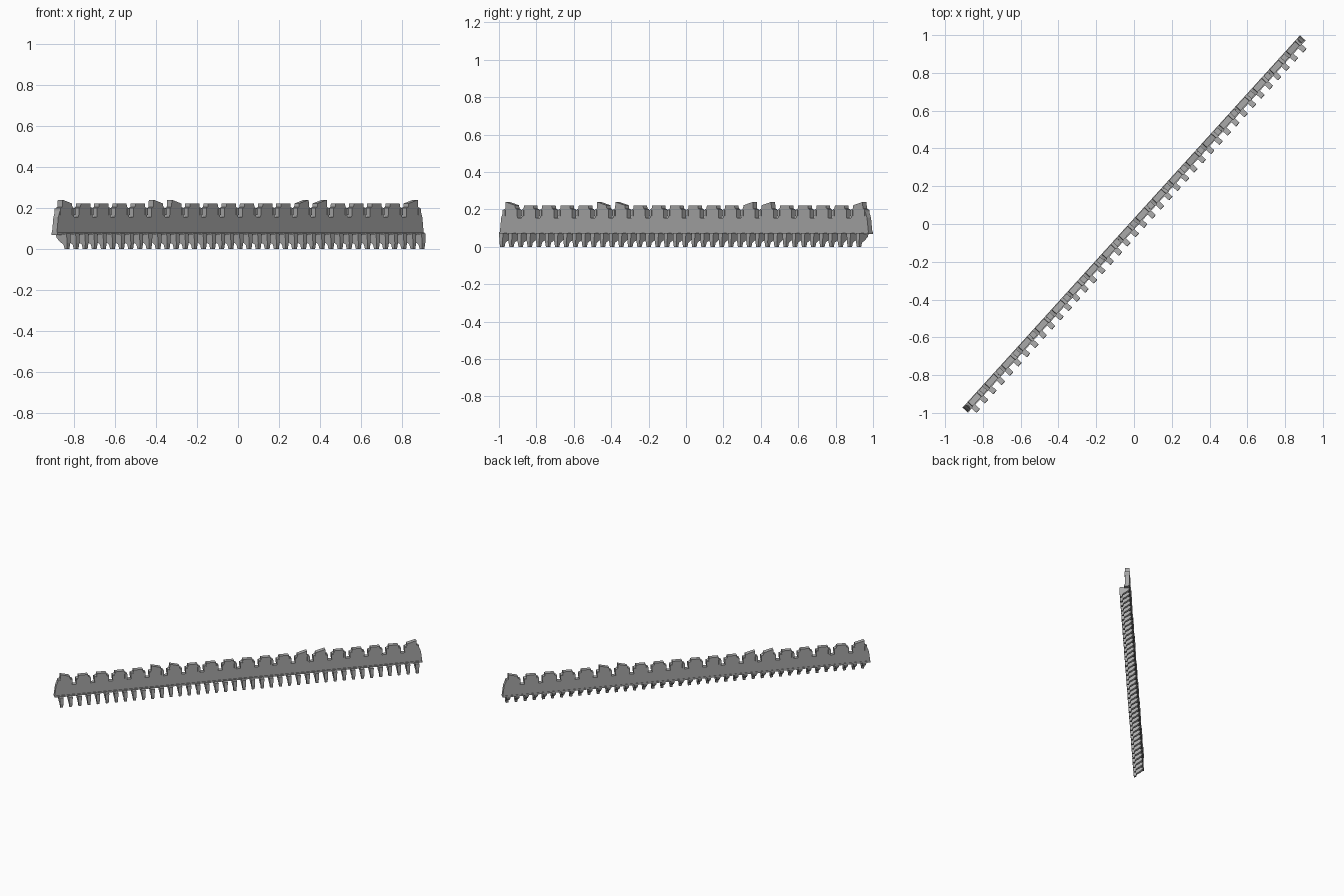
import bpy, bmesh, math
from mathutils import Matrix

cube = bpy.data.objects.get("Cube")
if cube:
    bpy.data.objects.remove(cube)

stone = bpy.data.materials.new("grey_stone")
stone.use_nodes = True
GREY = (0.4, 0.4, 0.4, 1)
stone.diffuse_color = GREY
stone.node_tree.nodes["Principled BSDF"].inputs["Base Color"].default_value = GREY

TURN = Matrix.Rotation(math.radians(47.8), 4, 'Z')
HALF = 1.33          # half length of the wall
COUNT = 20           # merlons
PITCH = 2 * (HALF - 0.01) / COUNT
RAISED = {0: -1, 5: -1, 6: -1, 13: 1, 14: 1, 19: 1}   # slanted merlons and their high side


def prism(bm, points, offset):
    """Add a flat outline swept along an offset vector."""
    face = bm.faces.new([bm.verts.new(p) for p in points])
    swept = bmesh.ops.extrude_face_region(bm, geom=[face])
    verts = [v for v in swept["geom"] if isinstance(v, bmesh.types.BMVert)]
    bmesh.ops.translate(bm, verts=verts, vec=offset)


def box(bm, x0, x1, y0, y1, z0, z1):
    prism(bm, [(x0, y0, z0), (x1, y0, z0), (x1, y0, z1), (x0, y0, z1)], (0, y1 - y0, 0))


def finish(name, bm):
    bmesh.ops.recalc_face_normals(bm, faces=bm.faces)
    mesh = bpy.data.meshes.new(name)
    bm.to_mesh(mesh)
    bm.free()
    mesh.materials.append(stone)
    obj = bpy.data.objects.new(name, mesh)
    obj.matrix_world = TURN
    bpy.context.collection.objects.link(obj)


def centre(i):
    return (i - (COUNT - 1) / 2) * PITCH


# Parapet wall with a crenellated upper edge
wall = bmesh.new()
outline = [(HALF, 0.078), (-HALF, 0.078)]
for i in range(COUNT):
    c = centre(i)
    left = 0.066 if i == 0 else 0.05
    right = 0.066 if i == COUNT - 1 else 0.05
    tilt = RAISED.get(i, 0)
    high_left = 0.24 if tilt < 0 else 0.222
    high_right = 0.24 if tilt > 0 else 0.222
    outline += [(c - left, 0.155), (c - 0.048, 0.2), (c - 0.036, 0.205), (c - 0.034, high_left),
                (c + 0.034, high_right), (c + 0.036, 0.205), (c + 0.048, 0.2), (c + right, 0.155)]
prism(wall, [(x, -0.015, z) for x, z in outline], (0, 0.032, 0))
finish("parapet_wall", wall)

# Shoulder blocks beside the crenel openings
blocks = bmesh.new()
for i in range(COUNT):
    for side in (-1, 1):
        x = centre(i) + side * 0.044
        box(blocks, x - 0.009, x + 0.009, -0.019, 0.02, 0.165, 0.198)
finish("merlon_shoulders", blocks)

# Thin ledge under the parapet
ledge = bmesh.new()
box(ledge, -HALF, HALF, -0.02, 0.02, 0.068, 0.08)
finish("ledge", ledge)

# Corbels curving down and in from the ledge
corbels = bmesh.new()
profile = [(0.018, 0.07), (-0.052, 0.075), (-0.054, 0.03), (-0.05, 0.0),
           (-0.035, 0.0), (-0.03, 0.022), (-0.008, 0.035), (0.014, 0.055)]
for i in range(2 * COUNT):
    x = (i - COUNT + 0.5) * PITCH / 2
    before = len(corbels.verts)
    prism(corbels, [(x - 0.014, y, z) for y, z in profile], (0.028, 0, 0))
    corbels.verts.ensure_lookup_table()
    for v in corbels.verts[before:]:
        v.co.x = x + (v.co.x - x) * (0.65 + 0.35 * min(1, v.co.z / 0.06))
finish("corbels", corbels)
